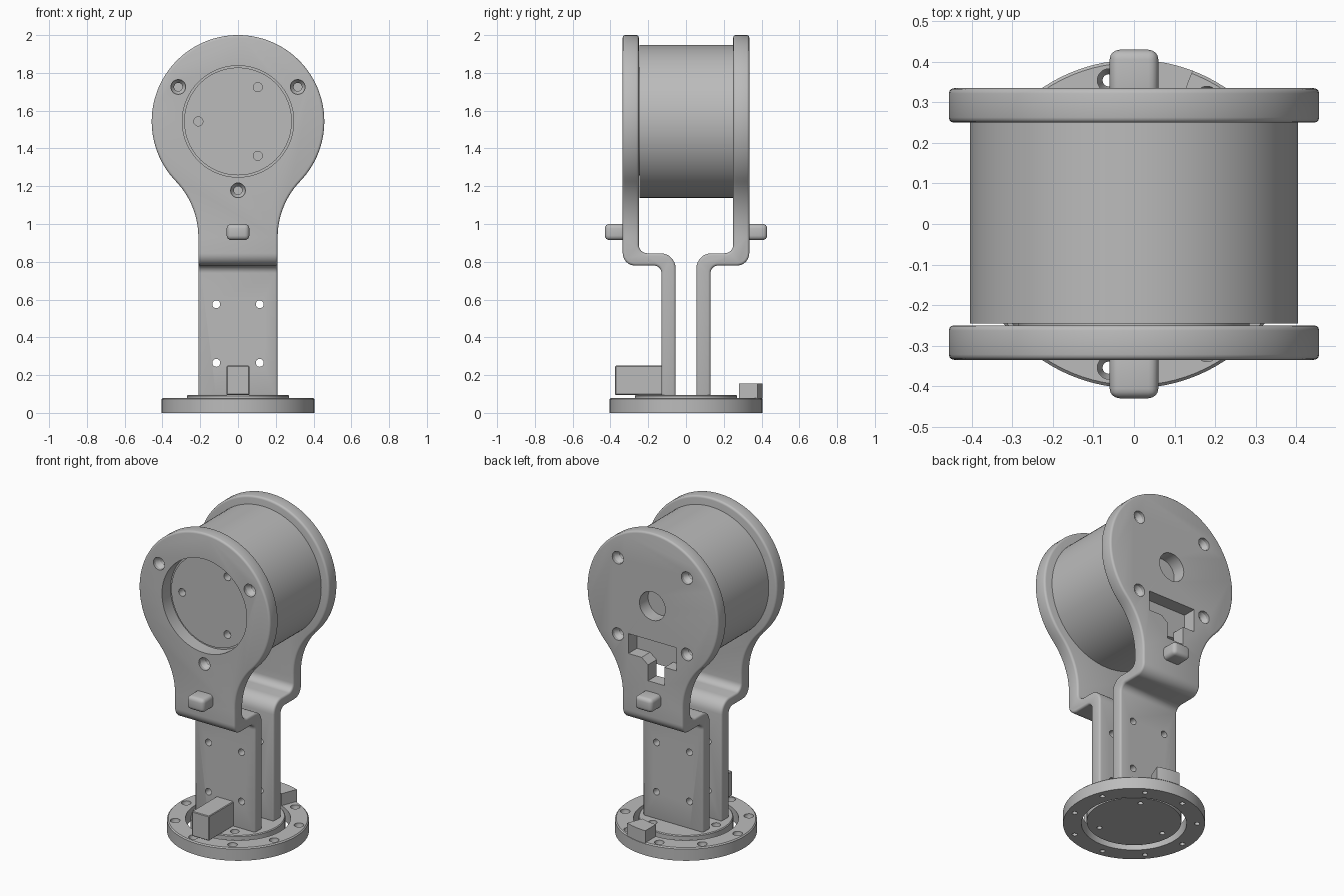
import bpy, bmesh, math
from math import cos, sin, pi, radians
from mathutils import Vector, Matrix

cube = bpy.data.objects.get("Cube")
if cube:
    bpy.data.objects.remove(cube, do_unlink=True)

grey = bpy.data.materials.new("machined grey")
grey.use_nodes = True
grey.diffuse_color = (0.5, 0.5, 0.5, 1)
grey.node_tree.nodes["Principled BSDF"].inputs["Base Color"].default_value = (0.5, 0.5, 0.5, 1)

HUB = 1.543                                   # height of the motor axis
FRONT = Matrix.Rotation(radians(90), 4, 'X')  # local z points to -y
BACK = Matrix.Rotation(radians(-90), 4, 'X')  # local z points to +y


def finish_mesh(name, bm):
    bmesh.ops.recalc_face_normals(bm, faces=bm.faces[:])
    mesh = bpy.data.meshes.new(name)
    bm.to_mesh(mesh)
    bm.free()
    mesh.materials.append(grey)
    ob = bpy.data.objects.new(name, mesh)
    bpy.context.collection.objects.link(ob)
    return ob


def prism(name, pts, lo, hi, place):
    """Extrude a flat outline; place(u, v, w) gives the position."""
    bm = bmesh.new()
    a = [bm.verts.new(place(u, v, lo)) for u, v in pts]
    b = [bm.verts.new(place(u, v, hi)) for u, v in pts]
    bm.faces.new(a)
    bm.faces.new(b[::-1])
    for i in range(len(a)):
        j = (i + 1) % len(a)
        bm.faces.new((a[i], b[i], b[j], a[j]))
    return finish_mesh(name, bm)


def lathe(name, profile, matrix=Matrix(), steps=96, closed=False):
    """Revolve (radius, height) points about local z."""
    bm = bmesh.new()
    rings = []
    for r, h in profile:
        rings.append([bm.verts.new(matrix @ Vector((r * cos(2 * pi * i / steps),
                      r * sin(2 * pi * i / steps), h))) for i in range(steps)])
    pairs = list(zip(rings, rings[1:]))
    if closed:
        pairs.append((rings[-1], rings[0]))
    else:
        bm.faces.new(rings[0])
        bm.faces.new(rings[-1])
    for p, q in pairs:
        for i in range(steps):
            j = (i + 1) % steps
            bm.faces.new((p[i], p[j], q[j], q[i]))
    return finish_mesh(name, bm)


def box(name, lo, hi):
    pts = [(lo[0], lo[1]), (hi[0], lo[1]), (hi[0], hi[1]), (lo[0], hi[1])]
    return prism(name, pts, lo[2], hi[2], lambda u, v, w: (u, v, w))


def hole(pos, rot, r, deep=0.3):
    """Straight hole going in from a surface point."""
    return lathe("cutter", [(r, -deep), (r, 0.02)], Matrix.Translation(pos) @ rot, 24)


def sunk_hole(pos, rot, r, head):
    """Countersunk screw hole."""
    return lathe("cutter", [(r, -0.3), (r, -0.045), (head, -0.02), (head, 0.02)],
                 Matrix.Translation(pos) @ rot, 28)


def apply(ob, mod):
    bpy.context.view_layer.objects.active = ob
    with bpy.context.temp_override(object=ob, active_object=ob):
        bpy.ops.object.modifier_apply(modifier=mod.name)


def boolean(ob, tools, op='DIFFERENCE'):
    for tool in tools:
        mod = ob.modifiers.new("cut", 'BOOLEAN')
        mod.operation, mod.solver, mod.object = op, 'EXACT', tool
        apply(ob, mod)
        bpy.data.objects.remove(tool, do_unlink=True)


def bevel(ob, width, segments=3):
    mod = ob.modifiers.new("round", 'BEVEL')
    mod.width, mod.segments = width, segments
    mod.limit_method, mod.angle_limit = 'ANGLE', radians(50)
    apply(ob, mod)


def smooth(ob):
    bpy.ops.object.select_all(action='DESELECT')
    ob.select_set(True)
    bpy.context.view_layer.objects.active = ob
    bpy.ops.object.shade_smooth_by_angle(angle=radians(32))


def rounded(corners, steps=8):
    """Outline with rounded right-angle corners given as (u, v, radius)."""
    out = []
    for i, (u, v, r) in enumerate(corners):
        p = Vector((u, v))
        if not r:
            out.append(p)
            continue
        a = (Vector(corners[i - 1][:2]) - p).normalized()
        b = (Vector(corners[(i + 1) % len(corners)][:2]) - p).normalized()
        for k in range(steps + 1):
            t = pi / 2 * k / steps
            out.append(p + (a + b) * r - b * r * cos(t) - a * r * sin(t))
    return out


def polar(r, degrees):
    return r * cos(radians(degrees)), r * sin(radians(degrees))


def bracket_outline(R=0.457, half=0.21, zf=0.93):
    """Round head flowing into a straight strap through tangent fillets."""
    d = HUB - zf
    rho = (half ** 2 + d ** 2 - R ** 2) / (2 * (R - half))
    t = math.atan2(d, half + rho)
    side = [(half, 0.085)]
    for k in range(15):
        a = pi - t * k / 14
        side.append((half + rho + rho * cos(a), zf + rho * sin(a)))
    for k in range(1, 40):
        a = -t + (pi / 2 + t) * k / 40
        side.append((R * cos(a), HUB + R * sin(a)))
    return side + [(0, HUB + R)] + [(-x, z) for x, z in reversed(side)]


def bracket(name, s):
    """Cranked strap: side profile intersected with the front outline."""
    profile = rounded([(0.055, 0.085, 0), (0.13, 0.085, 0), (0.13, 0.78, 0.04),
                       (0.335, 0.78, 0.065), (0.335, 2.2, 0), (0.25, 2.2, 0),
                       (0.25, 0.845, 0.045), (0.055, 0.845, 0.08)])
    ob = prism(name, profile, -0.6, 0.6, lambda u, v, w: (w, s * u, v))
    outline = prism("cutter", bracket_outline(), 0, 0.6, lambda u, v, w: (u, s * w, v))
    boolean(ob, [outline], 'INTERSECT')
    bevel(ob, 0.013)
    rot = BACK if s > 0 else FRONT
    boolean(ob, [hole((x, s * 0.2, z), rot, 0.021) for x in (-0.115, 0.115) for z in (0.265, 0.575)])
    return ob


# Front bracket: large motor opening and three screws
front = bracket("front_bracket", -1)
cuts = [lathe("cutter", [(0.295, 0.2), (0.295, 0.4)], Matrix.Translation((0, 0, HUB)) @ FRONT)]
for a in (30, 150, 270):
    x, z = polar(0.365, a)
    cuts.append(sunk_hole((x, -0.335, HUB + z), FRONT, 0.022, 0.039))
boolean(front, cuts)
smooth(front)

# Back bracket: shaft hole, four screws and stepped cable opening
back = bracket("back_bracket", 1)
cuts = [hole((0, 0.4, HUB), BACK, 0.09)]
for a in (45, 135, 225, 315):
    x, z = polar(0.34, a)
    cuts.append(sunk_hole((x, 0.335, HUB + z), BACK, 0.022, 0.039))
slot = [(-0.167, 1.325), (0.167, 1.325), (0.167, 1.2), (0.075, 1.2), (0.03, 1.165),
        (0.03, 1.065), (-0.085, 1.065), (-0.085, 1.18), (-0.167, 1.18)]
cuts.append(prism("cutter", slot, 0.2, 0.5, lambda u, v, w: (u, w, v)))
boolean(back, cuts)
smooth(back)

# Motor drum with a raised front face
drum = lathe("motor_drum", [(0.405, -0.25), (0.405, 0.245), (0.285, 0.245), (0.285, 0.256)],
             Matrix.Translation((0, 0, HUB)) @ FRONT)
cuts = []
for a in (60, 180, 300):
    x, z = polar(0.21, a)
    cuts.append(hole((x, -0.256, HUB + z), FRONT, 0.024, 0.05))
boolean(drum, cuts)
smooth(drum)

# Stop pegs on both brackets
for s, name in ((-1, "front_peg"), (1, "back_peg")):
    ys = sorted((s * 0.3, s * 0.43))
    peg = box(name, (-0.06, ys[0], 0.915), (0.06, ys[1], 1.0))
    bevel(peg, 0.024, 4)
    smooth(peg)

# Base ring with nine screw holes
ring = lathe("base_ring", [(0.3, 0), (0.405, 0), (0.405, 0.073), (0.398, 0.08), (0.3, 0.08)], closed=True)
boolean(ring, [sunk_hole((*polar(0.36, 20 + 40 * k), 0.08), Matrix(), 0.015, 0.028) for k in range(9)])
smooth(ring)

# Turntable disc inside the ring
disc = lathe("turntable_disc", [(0.27, 0.015), (0.27, 0.09), (0.265, 0.095)])
boolean(disc, [sunk_hole((*polar(0.21, a), 0.095), Matrix(), 0.015, 0.026) for a in (60, 180, 300)])
smooth(disc)

# Moving stop on the front bracket and fixed stop on the ring
stop = box("moving_stop", (-0.06, -0.375, 0.095), (0.06, -0.12, 0.25))
bevel(stop, 0.004, 1)
arc = [polar(0.405, 69 + 3 * k) for k in range(8)] + [polar(0.3, 90 - 3 * k) for k in range(8)]
fixed = prism("fixed_stop", arc, 0.075, 0.155, lambda u, v, w: (u, v, w))
smooth(fixed)
